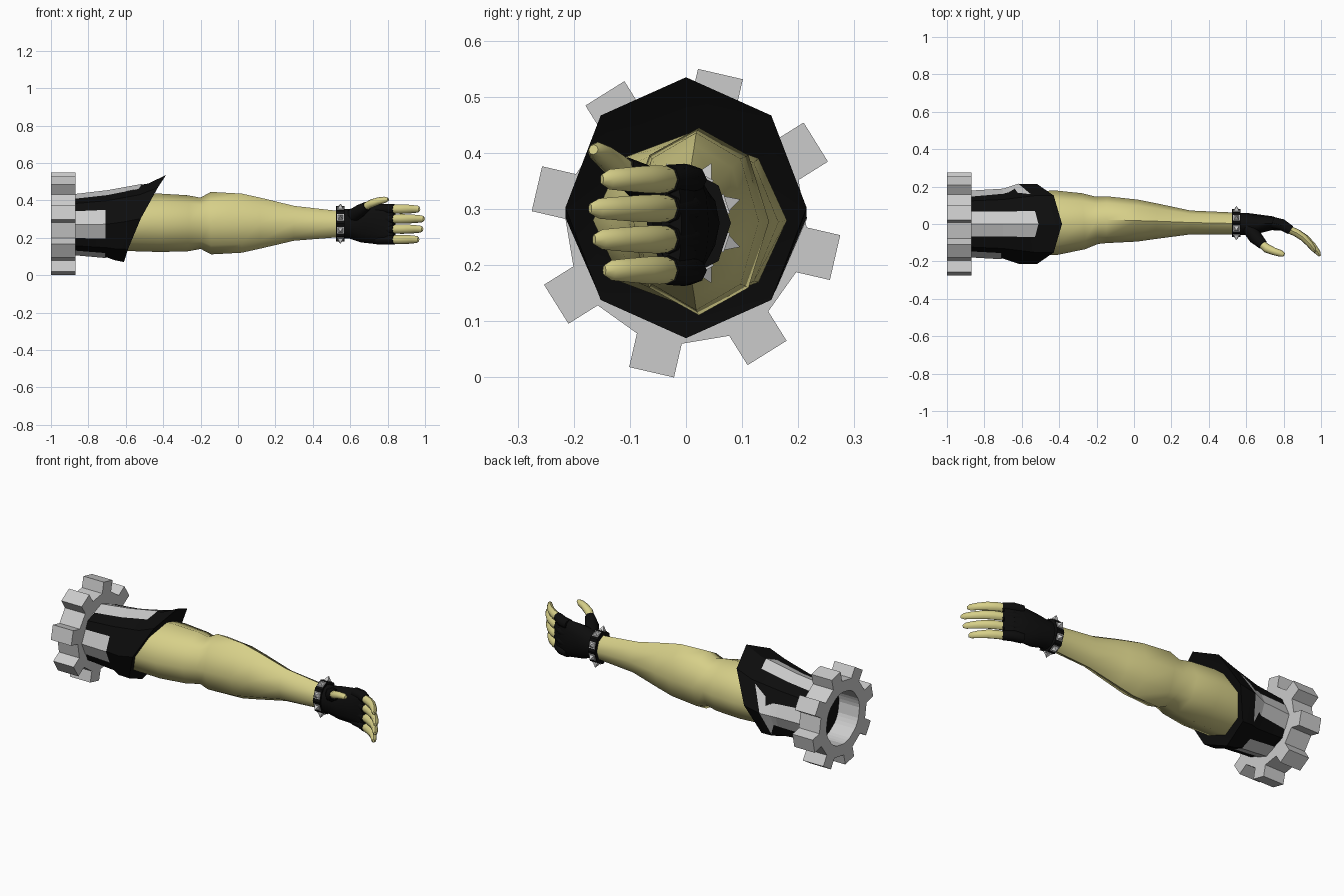
import bpy, bmesh
from math import sin, cos, pi, radians, floor
from mathutils import Vector, Matrix

if "Cube" in bpy.data.objects:
    bpy.data.objects.remove(bpy.data.objects["Cube"])


def material(name, rgb):
    m = bpy.data.materials.new(name)
    m.diffuse_color = (*rgb, 1)
    m.use_nodes = True
    m.node_tree.nodes["Principled BSDF"].inputs["Base Color"].default_value = m.diffuse_color
    return m


SKIN = material("skin", (0.68, 0.63, 0.25))
BLACK = material("black", (0.004, 0.004, 0.004))


def finish(name, bm, mat=None, smooth=None, fix=True):
    if fix:
        bmesh.ops.recalc_face_normals(bm, faces=bm.faces[:])
    me = bpy.data.meshes.new(name)
    bm.to_mesh(me)
    bm.free()
    if smooth:
        for p in me.polygons:
            p.use_smooth = True
        me.set_sharp_from_angle(angle=radians(smooth))
    ob = bpy.data.objects.new(name, me)
    bpy.context.collection.objects.link(ob)
    if mat:
        me.materials.append(mat)
    return ob


def skin_rings(bm, rings, cap=True):
    vs = [[bm.verts.new(p) for p in r] for r in rings]
    n = len(vs[0])
    for a, b in zip(vs, vs[1:]):
        for i in range(n):
            bm.faces.new((a[i], a[(i + 1) % n], b[(i + 1) % n], b[i]))
    if cap:
        bm.faces.new(vs[0])
        bm.faces.new(vs[-1])


def limb(name, pts, mat, n=8, smooth=50):
    """Loft elliptical rings (x, y, z, sideways radius, upright radius) along a path."""
    cs = [Vector(p[:3]) for p in pts]
    rings = []
    for i, (c, p) in enumerate(zip(cs, pts)):
        t = (cs[min(i + 1, len(cs) - 1)] - cs[max(i - 1, 0)]).normalized()
        u = Vector((0, 0, 1)).cross(t).normalized()
        v = t.cross(u)
        rings.append([c + u * p[3] * sin(2 * pi * k / n) + v * p[4] * cos(2 * pi * k / n)
                      for k in range(n)])
    bm = bmesh.new()
    skin_rings(bm, rings)
    return finish(name, bm, mat, smooth)


# Shoulder gear: eight straight teeth around an open ring
outer, inner = [], []
for k in range(8):
    a = radians(77 + 45 * k)
    for (r, w), da in zip([(0.211, -.041), (.2727, -.041), (.2727, .041), (.211, .041)],
                          [-11.25, -4, 4, 11.25]):
        outer.append((r * cos(a) - w * sin(a), r * sin(a) + w * cos(a)))
        b = a + radians(da * 1.0)
        inner.append((0.15 * cos(b), 0.15 * sin(b)))
bm = bmesh.new()
loops = [(outer, -1), (outer, -.87), (inner, -.87), (inner, -1), (outer, -1)]
skin_rings(bm, [[(x, y, z + .275) for y, z in pts] for pts, x in loops], cap=False)
bmesh.ops.remove_doubles(bm, verts=bm.verts[:], dist=1e-5)
finish("shoulder_gear", bm)

# Sleeve: eight-sided flaring tube with slanted cuff (x top/mid/bottom, half width, z top/bottom)
SLEEVE = [(-.87, -.87, -.87, .175, .43, .11),
          (-.70, -.70, -.70, .185, .45, .095),
          (-.48, -.61, -.66, .215, .49, .08),
          (-.385, -.52, -.61, .215, .535, .07),
          (-.46, -.54, -.60, .165, .43, .13)]


def sleeve_vert(ring, k, grow=0.0):
    xt, xm, xb, w, zt, zb = SLEEVE[ring]
    c, s = cos(k * pi / 4), sin(k * pi / 4)
    x = xm + (xt - xb) / 2 * c + ((xt + xb) / 2 - xm) * c * c
    return Vector((x, (w + grow) * s, (zt + zb) / 2 + ((zt - zb) / 2 + grow) * c))


bm = bmesh.new()
skin_rings(bm, [[sleeve_vert(r, k) for k in range(8)] for r in range(5)])
finish("sleeve", bm, BLACK, 30)


def sleeve_point(u, t):
    k, r = floor(u), min(floor(t), 2)
    f, g = u - k, t - r
    a = sleeve_vert(r, k, .004).lerp(sleeve_vert(r, k + 1, .004), f)
    b = sleeve_vert(r + 1, k, .004).lerp(sleeve_vert(r + 1, k + 1, .004), f)
    return a.lerp(b, g)


# Grey plates lying on the sleeve: rows of (position along sleeve, half width)
for name, mid, rows in [("top_plate", 8, [(0, .53), (1, .5), (1.86, .46)]),
                        ("front_plate", 6, [(0, .62), (.95, .6)]),
                        ("back_plate", 2, [(0, .62), (1, .5), (1.3, .45), (1.9, .9)]),
                        ("bottom_plate", 4, [(0, .53), (.95, .5)])]:
    bm = bmesh.new()
    grid = [[bm.verts.new(sleeve_point(mid + s * w, t)) for s in (-1, 0, 1)] for t, w in rows]
    for a, b in zip(grid, grid[1:]):
        for i in range(2):
            bm.faces.new((a[i], b[i], b[i + 1], a[i + 1]))
    bm.normal_update()
    axis = Vector((0, 0, .28))
    for f in bm.faces:
        d = f.calc_center_median() - axis
        d.x = 0
        if f.normal.dot(d) < 0:
            f.normal_flip()
    finish(name, bm, fix=False)

# Bare arm with a pinched elbow
limb("arm", [(-.62, 0, .28, .165, .15), (-.42, .007, .28, .173, .156),
             (-.27, .015, .277, .15, .15), (-.2, .02, .277, .127, .137),
             (-.145, .023, .278, .125, .167), (.02, .018, .278, .112, .158),
             (.12, .015, .278, .095, .136), (.3, .008, .277, .064, .093),
             (.54, .003, .273, .058, .07)], SKIN)

# Wristband with a ring of studs
CY, CZ, RY, RZ = .005, .275, .075, .095
limb("wristband", [(.525, CY, CZ, RY, RZ), (.57, CY, CZ, RY, RZ)], BLACK, smooth=None)
bm = bmesh.new()
for k in range(8):
    p, q = [Vector((.5475, CY + RY * sin(a), CZ + RZ * cos(a)))
            for a in (k * pi / 4, (k + 1) * pi / 4)]
    tan = (q - p).normalized()
    nor = Vector((1, 0, 0)).cross(tan).normalized()
    if nor.dot((p + q) / 2 - Vector((.5475, CY, CZ))) < 0:
        nor = -nor
    xax = tan.cross(nor)
    frame = Matrix((xax, tan, nor)).transposed().to_4x4()
    frame.translation = (p + q) / 2
    bmesh.ops.create_cube(bm, size=1, matrix=frame @ Matrix.Diagonal((.036, .036, .008, 1)))
    bmesh.ops.create_cone(bm, cap_ends=True, segments=4, radius1=.02, radius2=0, depth=.026,
                          matrix=frame @ Matrix.Translation((0, 0, .016)) @ Matrix.Rotation(pi / 4, 4, 'Z'))
finish("wristband_studs", bm)

# Glove palm and thumb sleeve
limb("glove_palm", [(.56, 0, .275, .06, .08), (.60, 0, .275, .06, .08),
                    (.66, 0, .272, .052, .097), (.74, .004, .272, .037, .106),
                    (.80, -.01, .272, .027, .108), (.835, -.026, .272, .02, .102)], BLACK, 12)
limb("glove_thumb", [(.61, -.02, .315, .035, .04), (.65, -.072, .343, .037, .036),
                     (.69, -.112, .369, .026, .026)], BLACK)

# Thumb
limb("thumb", [(.68, -.105, .365, .021, .021), (.71, -.13, .382, .024, .022),
               (.75, -.147, .396, .02, .02), (.785, -.158, .403, .018, .017),
               (.803, -.165, .406, .009, .009)], SKIN)

# Four curled fingers, each with its glove knuckle
for name, z, s in [("index", .353, .85), ("middle", .301, 1.0), ("ring", .246, .95), ("little", .191, .82)]:
    limb("glove_knuckle_" + name, [(.74, .008, z, .03, .026), (.79, -.003, z, .03, .028),
                                   (.838, -.033, z, .025, .026)], BLACK)
    path = [(0, 0, .021, .023), (.045, -.02, .021, .025), (.09, -.05, .02, .024),
            (.13, -.091, .017, .021), (.155, -.125, .014, .018), (.164, -.141, .006, .009)]
    limb("finger_" + name, [(.83 + x * s, -.03 + y * s, z, a, b) for x, y, a, b in path], SKIN)
